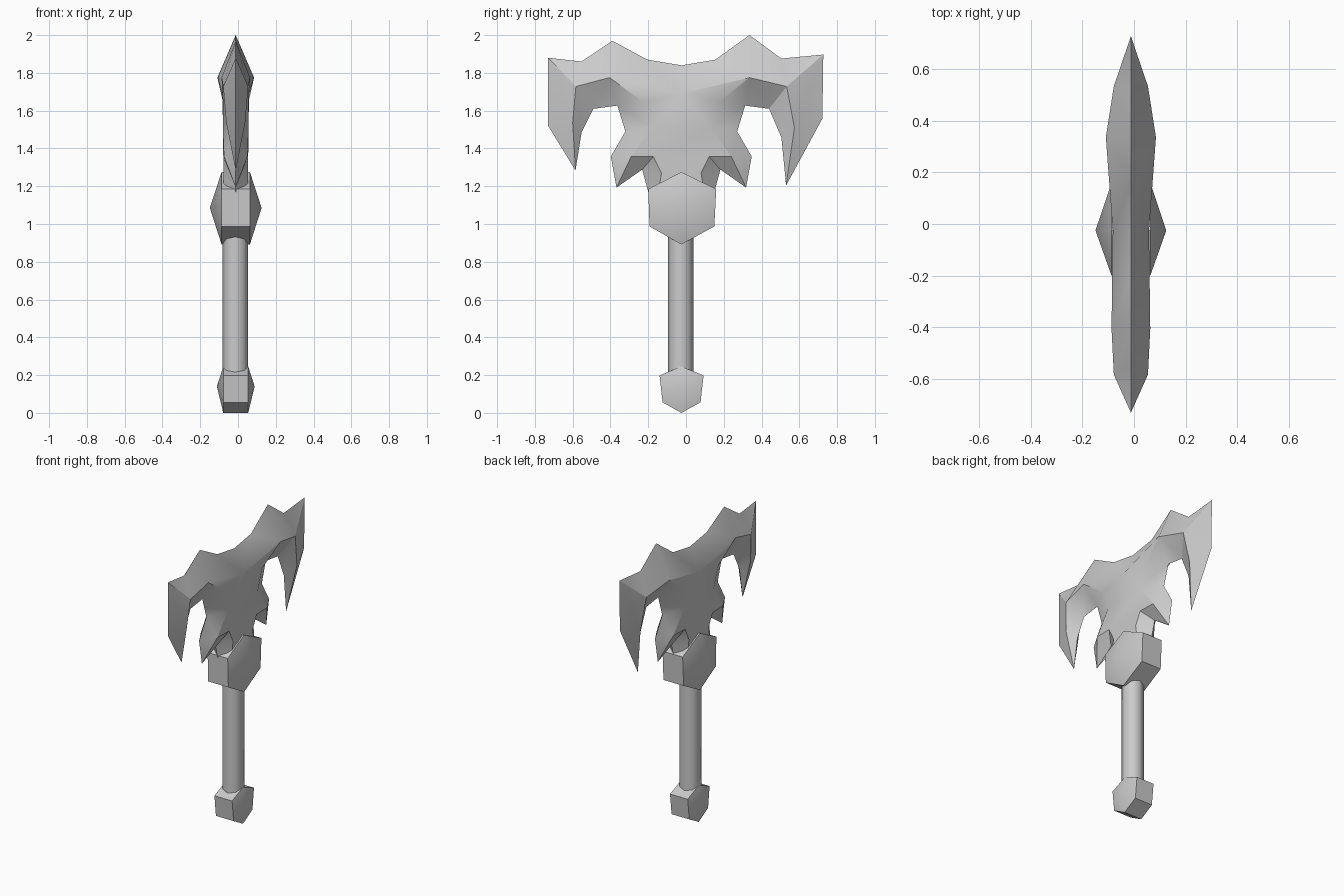
import bpy
import bmesh
import math

if "Cube" in bpy.data.objects:
    bpy.data.objects.remove(bpy.data.objects["Cube"], do_unlink=True)

CX, CY = -0.012, -0.025  # middle plane and centre line of the weapon

steel = bpy.data.materials.new("grey_steel")
steel.use_nodes = True
steel.diffuse_color = (0.6, 0.6, 0.6, 1)
steel.node_tree.nodes["Principled BSDF"].inputs["Base Color"].default_value = (0.6, 0.6, 0.6, 1)


def finish(bm, name, angle=30):
    bmesh.ops.recalc_face_normals(bm, faces=bm.faces[:])
    mesh = bpy.data.meshes.new(name)
    bm.to_mesh(mesh)
    bm.free()
    mesh.materials.append(steel)
    obj = bpy.data.objects.new(name, mesh)
    bpy.context.collection.objects.link(obj)
    bpy.ops.object.select_all(action='DESELECT')
    obj.select_set(True)
    bpy.context.view_layer.objects.active = obj
    bpy.ops.object.shade_smooth_by_angle(angle=math.radians(angle))
    return obj


def domed_block(name, profile, rim, peak, peak_z):
    """Six-sided block whose two broad faces rise to a shallow point."""
    bm = bmesh.new()
    rings = [[bm.verts.new((CX + s * rim, y, z)) for y, z in profile] for s in (-1, 1)]
    n = len(profile)
    for i in range(n):
        j = (i + 1) % n
        bm.faces.new((rings[0][i], rings[0][j], rings[1][j], rings[1][i]))
    for s, ring in zip((-1, 1), rings):
        tip = bm.verts.new((CX + s * peak, CY, peak_z))
        for i in range(n):
            bm.faces.new((ring[i], ring[(i + 1) % n], tip))
    return finish(bm, name, 40)


# Cutting edge: distance from the centre line, height
edge = {
    "mid": (0, 1.84), "dip": (0.18, 1.87), "peak": (0.365, 1.97),
    "notch": (0.528, 1.86), "horn": (0.705, 1.88), "outer": (0.705, 1.52),
    "tip": (0.56, 1.283), "inner": (0.528, 1.484), "arch": (0.465, 1.61),
    "arch_in": (0.338, 1.627), "waist": (0.296, 1.49), "barb": (0.373, 1.357),
    "fang": (0.343, 1.193), "gap": (0.207, 1.288), "root": (0.175, 1.17),
}
# The +y wing is slightly larger
edge_back = {
    "peak": (0.361, 2.0), "notch": (0.53, 1.876), "horn": (0.752, 1.897),
    "outer": (0.747, 1.558), "tip": (0.555, 1.204), "inner": (0.53, 1.458),
}
# Raised ridge: distance, height, half thickness
ridge = {
    "c": (0, 1.69, 0.07), "A": (0.38, 1.775, 0.075), "B": (0.558, 1.728, 0.066),
    "C": (0.575, 1.536, 0.05), "D": (0.203, 1.648, 0.068), "E": (0.155, 1.51, 0.068),
    "F": (0.265, 1.357, 0.062), "G": (0.148, 1.357, 0.066), "H": (0.105, 1.27, 0.066),
    "I": (0.12, 1.17, 0.066),
}
ridge_back = {"A": (0.361, 1.775, 0.097), "C": (0.599, 1.51, 0.05)}

# Which ridge point each cutting-edge point slopes up to
strip = [s.split() for s in (
    "mid c,dip c,peak A,notch B,horn B,outer C,tip C,inner C,arch B,arch_in A,"
    "arch_in D,waist E,barb F,fang F,gap G,gap H,root I").split(",")]

bm = bmesh.new()
mid = bm.verts.new((CX, CY, edge["mid"][1]))
centre = {s: bm.verts.new((CX + s * ridge["c"][2], CY, ridge["c"][1])) for s in (-1, 1)}
wings = {}
for d in (-1, 1):
    e = {**edge, **(edge_back if d > 0 else {})}
    r = {**ridge, **(ridge_back if d > 0 else {})}
    thin = {k: mid if k == "mid" else bm.verts.new((CX, CY + d * p[0], p[1]))
            for k, p in e.items()}
    for s in (-1, 1):
        thick = {k: centre[s] if k == "c" else bm.verts.new((CX + s * p[2], CY + d * p[0], p[1]))
                 for k, p in r.items()}
        wings[d, s] = thin, thick
        for (o1, t1), (o2, t2) in zip(strip, strip[1:]):
            loop = [thin[o1], thin[o2], thick[t2], thick[t1]]
            bm.faces.new(list(dict.fromkeys(loop)))
# Broad flat cheeks and the closed underside
cheeks = []
for s in (-1, 1):
    left, right = wings[-1, s][1], wings[1, s][1]
    cheeks.append(bm.faces.new([left[k] for k in "cADEFGHI"] + [right[k] for k in "IHGFEDA"]))
bm.faces.new([wings[-1, 1][0]["root"], wings[-1, 1][1]["I"], wings[1, 1][1]["I"],
              wings[1, 1][0]["root"], wings[1, -1][1]["I"], wings[-1, -1][1]["I"]])
bm.normal_update()
bmesh.ops.triangulate(bm, faces=cheeks)
finish(bm, "axe_head")

# Collar below the blades
domed_block("collar", [(-0.2, 1.185), (-0.193, 0.987), (CY, 0.892),
                       (0.15, 0.987), (0.16, 1.185), (CY, 1.275)], 0.075, 0.137, 1.085)

# Pommel at the foot
domed_block("pommel", [(-0.14, 0.198), (-0.124, 0.056), (CY, 0),
                       (0.077, 0.056), (0.093, 0.198), (CY, 0.246)], 0.066, 0.1, 0.14)

# Octagonal shaft
bm = bmesh.new()
bmesh.ops.create_cone(bm, cap_ends=True, segments=8, radius1=0.068, radius2=0.068, depth=0.8)
bmesh.ops.translate(bm, verts=bm.verts[:], vec=(CX - 0.002, CY - 0.003, 0.58))
finish(bm, "shaft", 50)
